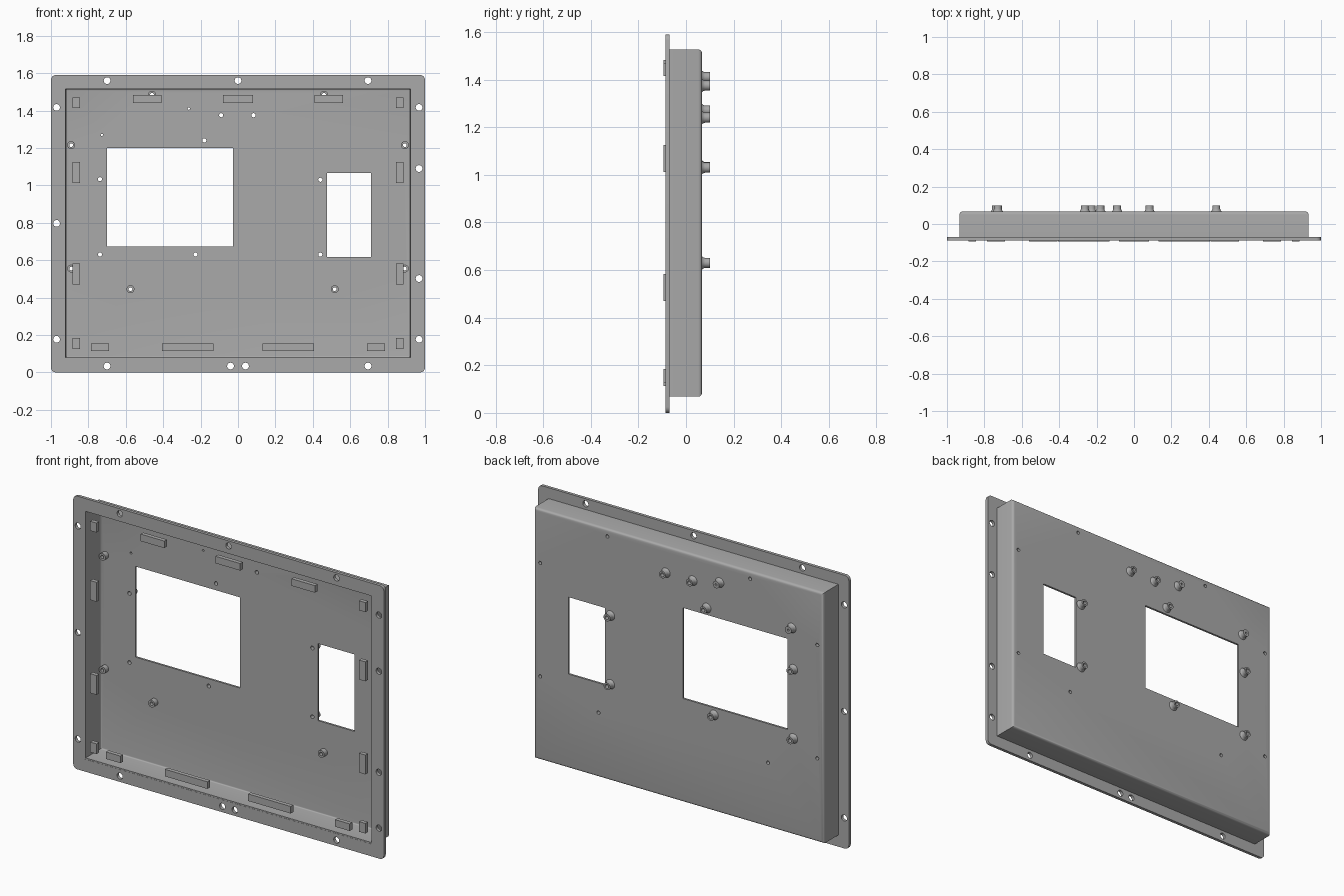
import bpy, bmesh, math
from mathutils import Matrix, Vector

if "Cube" in bpy.data.objects:
    bpy.data.objects.remove(bpy.data.objects["Cube"], do_unlink=True)

grey = bpy.data.materials.new("plain grey")
grey.use_nodes = True
COLOUR = (0.4, 0.4, 0.4, 1)
grey.diffuse_color = COLOUR
grey.node_tree.nodes["Principled BSDF"].inputs["Base Color"].default_value = COLOUR


def add_box(bm, x0, x1, y0, y1, z0, z1):
    centre = Vector((x0 + x1, y0 + y1, z0 + z1)) / 2
    size = Matrix.Diagonal((x1 - x0, y1 - y0, z1 - z0, 1))
    return bmesh.ops.create_cube(bm, size=1, matrix=Matrix.Translation(centre) @ size)["verts"]


def add_pin(bm, x, z, r, y0, y1):
    place = Matrix.Translation((x, (y0 + y1) / 2, z)) @ Matrix.Rotation(math.pi / 2, 4, "X")
    bmesh.ops.create_cone(bm, cap_ends=True, segments=24, radius1=r, radius2=r,
                          depth=y1 - y0, matrix=place)


def add_lathe(bm, x, z, profile, n=24):
    # closed (radius, y) profile turned about a line along y
    rings = [[bm.verts.new((x + r * math.cos(math.tau * i / n), y,
                            z + r * math.sin(math.tau * i / n))) for i in range(n)]
             for r, y in profile]
    for a, b in zip(rings, rings[1:] + rings[:1]):
        for i in range(n):
            j = (i + 1) % n
            bm.faces.new((a[i], a[j], b[j], b[i]))


def round_edges(bm, test, width):
    edges = [e for e in bm.edges if test(*[v.co for v in e.verts])]
    bmesh.ops.bevel(bm, geom=edges, offset=width, segments=4, profile=0.5, affect="EDGES")


def finish(name, bm, cutter=None):
    def to_object(label, b):
        bmesh.ops.recalc_face_normals(b, faces=b.faces[:])
        mesh = bpy.data.meshes.new(label)
        b.to_mesh(mesh)
        b.free()
        mesh.materials.append(grey)
        ob = bpy.data.objects.new(label, mesh)
        bpy.context.collection.objects.link(ob)
        return ob

    ob = to_object(name, bm)
    if cutter:
        tool = to_object(name + "_cutter", cutter)
        tool.hide_render = True
        mod = ob.modifiers.new("cut", "BOOLEAN")
        mod.operation, mod.solver, mod.object = "DIFFERENCE", "EXACT", tool
        bpy.context.view_layer.update()
        result = bpy.data.meshes.new_from_object(
            ob.evaluated_get(bpy.context.evaluated_depsgraph_get()))
        ob.modifiers.clear()
        ob.data = result
        bpy.data.objects.remove(tool, do_unlink=True)
    bpy.ops.object.select_all(action="DESELECT")
    ob.select_set(True)
    bpy.context.view_layer.objects.active = ob
    bpy.ops.object.shade_smooth_by_angle(angle=math.radians(35))
    return ob


# Main dimensions
W, Z0, Z1 = 0.933, 0.068, 1.527
WALL = 0.012
FRONT, SEAT, BACK = -0.1, -0.086, 0.067
PANEL = BACK - WALL

bosses = [(-0.09, 1.375, 0.011), (0.083, 1.375, 0.011), (-0.18, 1.24, 0.011),
          (-0.738, 1.033, 0.011), (0.44, 1.03, 0.011), (-0.738, 0.63, 0.011),
          (-0.227, 0.63, 0.011), (0.44, 0.63, 0.011),
          (-0.263, 1.41, 0.006), (-0.728, 1.27, 0.006)]
standoffs = [(-0.575, 0.445), (0.517, 0.445), (-0.46, 1.485), (0.46, 1.485)]
standoffs += [(s * 0.892, z) for s in (-1, 1) for z in (1.215, 0.555)]

# Tray: back panel and side walls, hollow towards the front
tray, cut = bmesh.new(), bmesh.new()
add_box(tray, -W, W, SEAT, BACK, Z0, Z1)
round_edges(tray, lambda a, b: min(a.y, b.y) > 0, 0.016)
hollow = bmesh.new()
add_box(hollow, -W + WALL, W - WALL, SEAT - 0.05, PANEL, Z0 + WALL, Z1 - WALL)
round_edges(hollow, lambda a, b: min(a.y, b.y) > 0, 0.008)
tray_ob = finish("tray", tray, hollow)

# Window openings and screw holes through the back panel
add_box(cut, -0.7, -0.026, 0, 0.2, 0.672, 1.2)
add_box(cut, 0.476, 0.711, 0, 0.2, 0.617, 1.065)
for x, z, r in bosses:
    add_pin(cut, x, z, r, 0, 0.2)
for x, z in standoffs:
    add_pin(cut, x, z, 0.01, 0, 0.2)
pierced = bmesh.new()
pierced.from_mesh(tray_ob.data)
bpy.data.objects.remove(tray_ob, do_unlink=True)
finish("back_tray", pierced, cut)

# Mounting flange with rounded corners and screw holes
flange, cut = bmesh.new(), bmesh.new()
add_box(flange, -1, 1, -0.087, -0.069, 0, 1.59)
round_edges(flange, lambda a, b: abs(a.y - b.y) > 0.01, 0.025)
add_box(cut, -W + 0.004, W - 0.004, -0.2, 0.2, Z0 + 0.004, Z1 - 0.004)
holes = [(x, 1.56) for x in (-0.7, 0, 0.695)]
holes += [(x, 0.034) for x in (-0.7, -0.04, 0.04, 0.695)]
holes += [(-0.97, z) for z in (1.417, 0.797, 0.177)]
holes += [(0.968, z) for z in (1.417, 1.09, 0.502, 0.177)]
for x, z in holes:
    add_pin(cut, x, z, 0.018, -0.2, 0.2)
finish("mounting_flange", flange, cut)

# Front lip: flat ring with side notches and one long gap
lip, cut = bmesh.new(), bmesh.new()
LX, LZ0, LZ1 = 0.874, 0.126, 1.47
add_box(lip, -W, W, FRONT, SEAT, Z0, Z1)
add_box(cut, -LX, LX, -0.2, 0.2, LZ0, LZ1)
add_box(cut, -1.1, -0.8, -0.2, 0.2, 0.6, 0.99)
for s in (-1, 1):
    for z in (0.305, 1.29):
        x0, x1 = sorted((s * 0.8, s * 0.919))
        add_box(cut, x0, x1, -0.2, 0.2, z - 0.04, z + 0.04)
finish("front_lip", lip, cut)

# Clip tabs standing inward from the edge of the lip
tabs = bmesh.new()
TY0, TY1, REACH = -0.094, -0.07, 0.029
for x in (-0.485, 0, 0.485):
    half = 0.08 if x == 0 else 0.076
    add_box(tabs, x - half, x + half, TY0, TY1, LZ1 - REACH, LZ1 + 0.012)
for s in (-1, 1):
    for x, half in ((0.738, 0.047), (0.268, 0.137)):
        add_box(tabs, s * x - half, s * x + half, TY0, TY1, LZ0 - 0.012, LZ0 + REACH)
    x0, x1 = sorted((s * (LX - REACH), s * (LX + 0.012)))
    for z0, z1 in ((LZ0, 0.185), (0.47, 0.583), (1.012, 1.125), (1.415, LZ1)):
        add_box(tabs, x0, x1, TY0, TY1, z0, z1)
finish("clip_tabs", tabs)

# Rear screw bosses with flared feet
rear = bmesh.new()
for x, z, r in bosses:
    add_lathe(rear, x, z, [(r, BACK - 0.004), (r, 0.1), (0.021, 0.1), (0.021, 0.08),
                           (0.023, 0.073), (0.028, BACK), (0.028, BACK - 0.004)])
finish("rear_bosses", rear)

# Hollow standoffs inside the tray
inner = bmesh.new()
for x, z in standoffs:
    add_lathe(inner, x, z, [(0.01, PANEL + 0.004), (0.01, 0.025), (0.021, 0.025),
                            (0.021, PANEL + 0.004)])
finish("inner_standoffs", inner)
